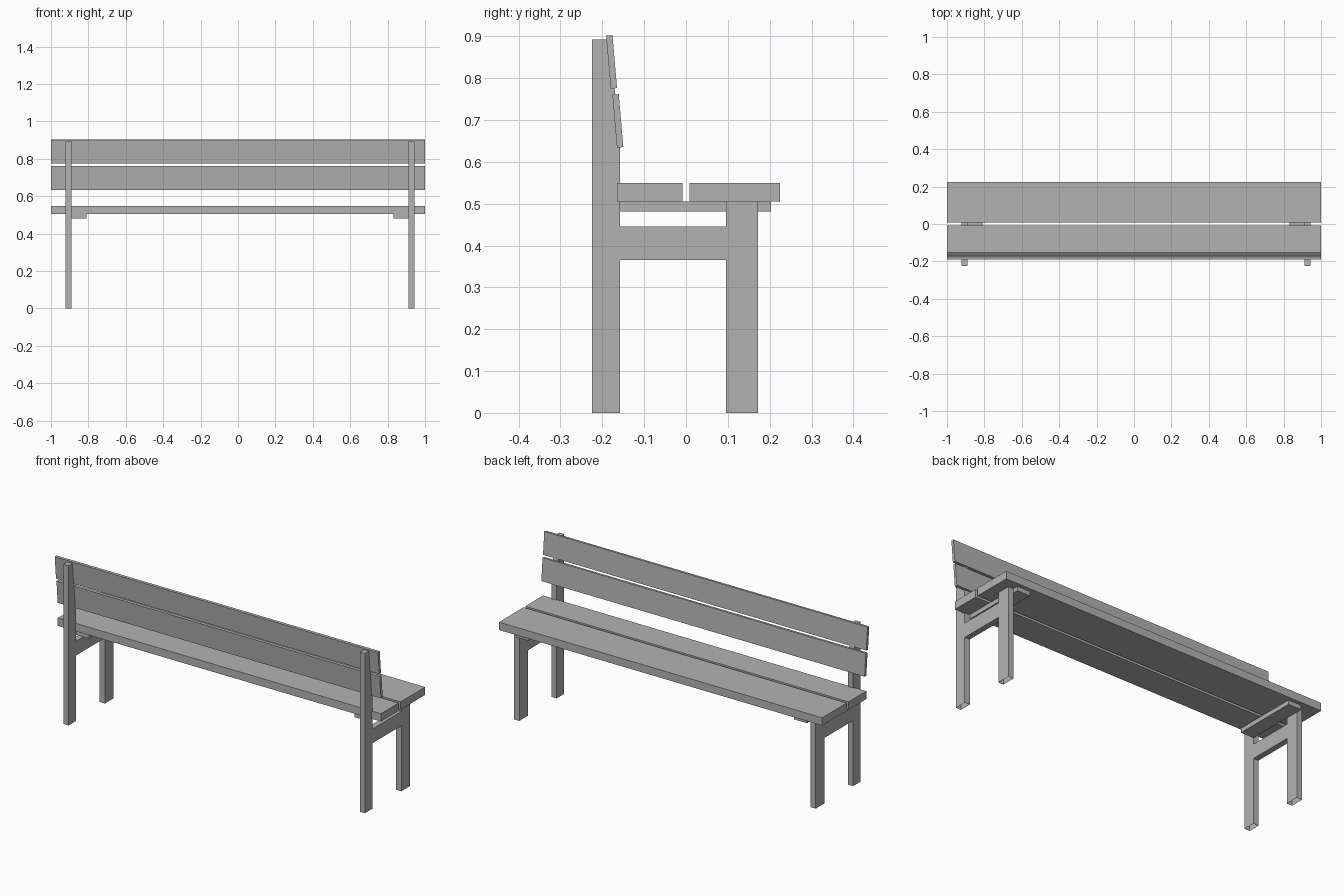
import bpy
import bmesh
from mathutils import Vector

cube = bpy.data.objects.get("Cube")
if cube:
    bpy.data.objects.remove(cube, do_unlink=True)

grey = bpy.data.materials.new("plain_grey")
grey.use_nodes = True
colour = (0.45, 0.45, 0.45, 1)
grey.diffuse_color = colour
grey.node_tree.nodes["Principled BSDF"].inputs["Base Color"].default_value = colour


def extrude_profile(name, profile, x0, x1, open_bottom=False):
    """Sweep a (y, z) side profile along x from x0 to x1."""
    bm = bmesh.new()
    face = bm.faces.new([bm.verts.new((x0, y, z)) for y, z in profile])
    swept = bmesh.ops.extrude_face_region(bm, geom=[face])["geom"]
    verts = [g for g in swept if isinstance(g, bmesh.types.BMVert)]
    bmesh.ops.translate(bm, verts=verts, vec=Vector((x1 - x0, 0, 0)))
    bmesh.ops.recalc_face_normals(bm, faces=bm.faces)
    if open_bottom:
        feet = [f for f in bm.faces if all(v.co.z < 0.001 for v in f.verts)]
        bmesh.ops.delete(bm, geom=feet, context="FACES_ONLY")
    mesh = bpy.data.meshes.new(name)
    bm.to_mesh(mesh)
    bm.free()
    mesh.materials.append(grey)
    obj = bpy.data.objects.new(name, mesh)
    bpy.context.collection.objects.link(obj)
    return obj


def rect(y0, y1, z0, z1):
    return [(y0, z0), (y1, z0), (y1, z1), (y0, z1)]


def leaning_slat(y, z, height=0.127, thick=0.0152, lean=-0.086):
    """Tilted board section starting at its lower rear corner."""
    up = Vector((lean, 1)).normalized() * height
    out = Vector((1, -lean)).normalized() * thick
    base = Vector((y, z))
    return [tuple(p) for p in (base, base + out, base + out + up, base + up)]


# Seat planks and back slats, full length
extrude_profile("seat_plank_rear", rect(-0.165, -0.008, 0.505, 0.549), -1, 1)
extrude_profile("seat_plank_front", rect(0.008, 0.225, 0.505, 0.549), -1, 1)
extrude_profile("back_slat_lower", leaning_slat(-0.165, 0.634), -1, 1)
extrude_profile("back_slat_upper", leaning_slat(-0.180, 0.775), -1, 1)

# End frames: the pair sits slightly off centre
post = [(-0.225, 0), (-0.158, 0), (-0.158, 0.633), (-0.181, 0.893), (-0.225, 0.893)]
shift = 0.01
for side, s in (("left", 1), ("right", -1)):
    inner, outer = s * 0.901 + shift, s * 0.933 + shift
    extrude_profile(f"back_post_{side}", post, inner, outer, open_bottom=True)
    extrude_profile(f"seat_leg_{side}", rect(0.096, 0.172, 0, 0.505), inner, outer, open_bottom=True)
    extrude_profile(f"side_rail_{side}", rect(-0.158, 0.096, 0.366, 0.446), inner, outer)
    extrude_profile(f"seat_batten_{side}", rect(-0.157, 0.203, 0.481, 0.505), s * 0.821 + shift, inner)
